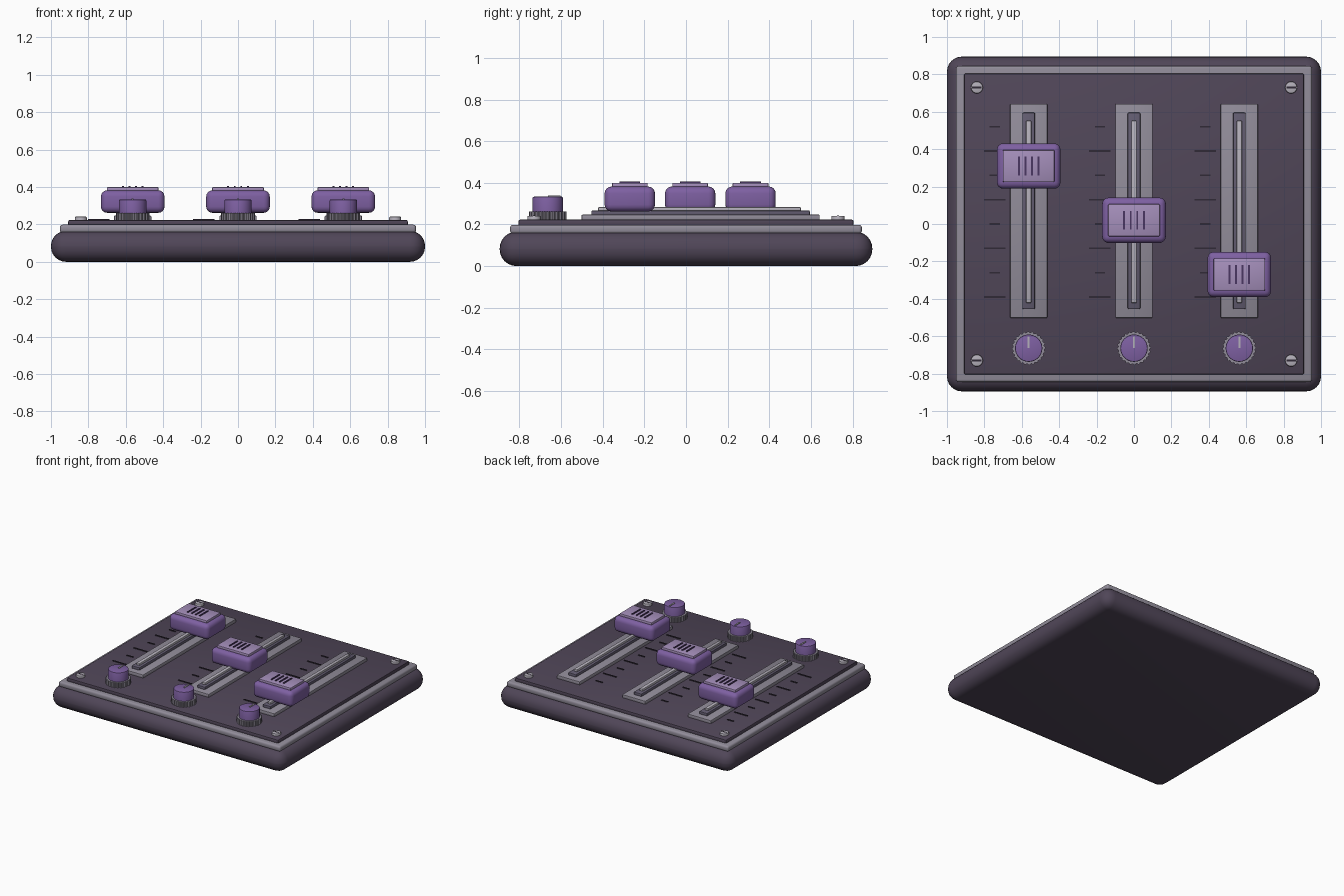
import bpy, bmesh, math
from mathutils import Matrix, Vector

cube = bpy.data.objects.get("Cube")
if cube:
    bpy.data.objects.remove(cube, do_unlink=True)


def material(name, rgb):
    linear = [((c / 255 + 0.055) / 1.055) ** 2.4 for c in rgb] + [1]
    m = bpy.data.materials.new(name)
    m.use_nodes = True
    m.diffuse_color = linear
    m.node_tree.nodes["Principled BSDF"].inputs["Base Color"].default_value = linear
    return m


CASE = material("dark plum", (80, 70, 88))
TRIM = material("mid grey", (145, 140, 153))
SLOT = material("slate grey", (98, 92, 112))
METAL = material("light grey", (180, 176, 186))
PURPLE = material("purple", (126, 96, 162))
LILAC = material("lilac", (165, 143, 187))
INK = material("near black", (48, 41, 54))
GROOVE = material("deep purple", (74, 54, 98))


def finish(name, bm, mat):
    mesh = bpy.data.meshes.new(name)
    bmesh.ops.recalc_face_normals(bm, faces=bm.faces)
    bm.to_mesh(mesh)
    bm.free()
    mesh.materials.append(mat)
    obj = bpy.data.objects.new(name, mesh)
    bpy.context.collection.objects.link(obj)
    bpy.ops.object.select_all(action="DESELECT")
    obj.select_set(True)
    bpy.context.view_layer.objects.active = obj
    bpy.ops.object.shade_smooth_by_angle(angle=math.radians(35))
    return obj


def box(name, mat, centre, size, z0, z1, bevel=0, segments=2):
    """Rounded block given its plan centre, plan size and height range."""
    bm = bmesh.new()
    place = Matrix.Translation((*centre, (z0 + z1) / 2))
    bmesh.ops.create_cube(bm, size=1, matrix=place @ Matrix.Diagonal((*size, z1 - z0, 1)))
    if bevel:
        bmesh.ops.bevel(bm, geom=bm.edges[:], offset=bevel, segments=segments,
                        profile=0.5, affect="EDGES")
    return finish(name, bm, mat)


def disc(name, mat, centre, radius, z0, z1, sides=32, bevel=0, tooth=0):
    """Upright cylinder, optionally knurled around the rim or rounded on top."""
    bm = bmesh.new()
    ring = []
    for i in range(sides):
        a = math.tau * i / sides
        r = radius - (tooth if i // 2 % 2 else 0)
        ring.append(bm.verts.new((centre[0] + r * math.cos(a), centre[1] + r * math.sin(a), z0)))
    base = bm.faces.new(ring)
    top = bmesh.ops.extrude_face_region(bm, geom=[base], use_keep_orig=True)["geom"]
    for v in top:
        if isinstance(v, bmesh.types.BMVert):
            v.co.z = z1
    if bevel:
        edges = [e for e in bm.edges if all(v.co.z > z1 - 1e-5 for v in e.verts)]
        bmesh.ops.bevel(bm, geom=edges, offset=bevel, segments=2, profile=0.5, affect="EDGES")
    return finish(name, bm, mat)


# Case: rounded body, trim step and face panel
box("case_body", CASE, (0, 0), (2, 1.79), 0, 0.165, 0.08, 6)
box("trim_frame", TRIM, (0, 0), (1.904, 1.69), 0.155, 0.198, 0.014, 3)
box("face_panel", CASE, (0, 0), (1.816, 1.61), 0.19, 0.223, 0.008)

# Corner screws
for x in (-0.84, 0.84):
    for y in (-0.73, 0.73):
        disc("screw_head", METAL, (x, y), 0.032, 0.22, 0.241, 24, 0.005)
        box("screw_slot", INK, (x, y), (0.05, 0.009), 0.238, 0.242)

# Three channels, each with its own fader position
for x, fader_y in ((-0.563, 0.31), (0, 0.02), (0.563, -0.27)):
    # Track
    box("track_plate", TRIM, (x, 0.07), (0.2, 1.145), 0.215, 0.247, 0.006)
    box("track_slot", SLOT, (x, 0.07), (0.068, 1.05), 0.24, 0.267, 0.006)
    box("track_rail", METAL, (x, 0.065), (0.028, 0.975), 0.26, 0.283, 0.005)

    # Fader cap with grip ridges
    box("fader_cap", PURPLE, (x, fader_y), (0.34, 0.242), 0.262, 0.382, 0.033, 4)
    box("fader_plate", LILAC, (x, fader_y), (0.276, 0.172), 0.375, 0.4, 0.006)
    for i in range(4):
        box("grip_ridge", GROOVE, (x + (i - 1.5) * 0.035, fader_y), (0.01, 0.1), 0.398, 0.406)

    # Scale marks, long and short in turn
    for i in range(8):
        length = 0.115 if i % 2 else 0.055
        box("scale_mark", INK, (x - 0.182, 0.52 - i * 0.13), (length, 0.009), 0.22, 0.228)

    # Rotary knob
    knob = (x, -0.664)
    disc("knob_collar", TRIM, knob, 0.09, 0.22, 0.262, 96, tooth=0.006)
    disc("knob_cap", PURPLE, knob, 0.073, 0.255, 0.333, 40, 0.006)
    box("knob_pointer", METAL, (x, -0.632), (0.011, 0.06), 0.33, 0.338)
